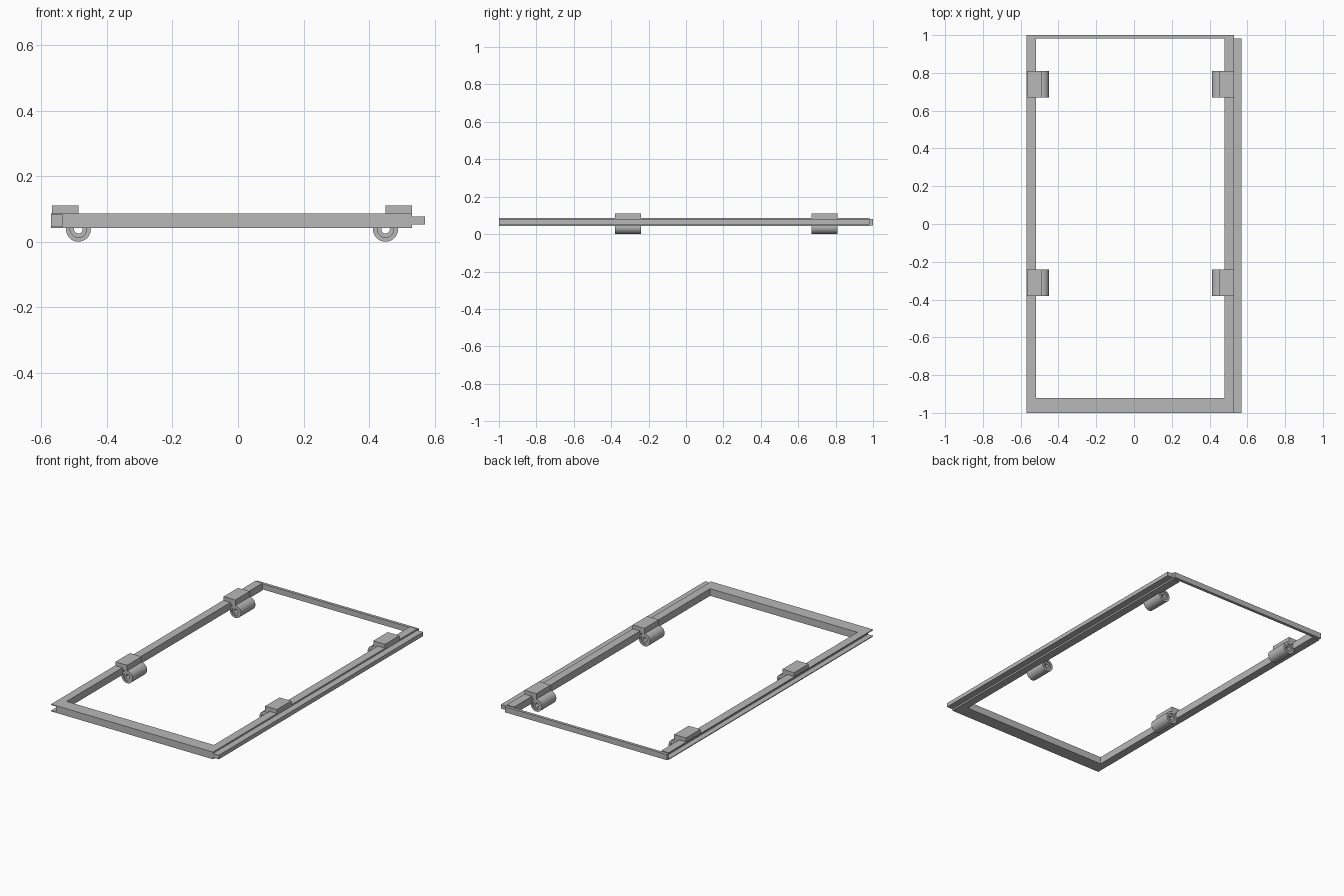
import bpy, bmesh
from math import cos, sin, tau

cube = bpy.data.objects.get("Cube")
if cube:
    bpy.data.objects.remove(cube, do_unlink=True)

grey = bpy.data.materials.new("plain grey")
grey.use_nodes = True
grey.diffuse_color = (0.48, 0.48, 0.48, 1)
grey.node_tree.nodes["Principled BSDF"].inputs["Base Color"].default_value = grey.diffuse_color


def finish(name, bm):
    bmesh.ops.recalc_face_normals(bm, faces=bm.faces)
    mesh = bpy.data.meshes.new(name)
    bm.to_mesh(mesh)
    bm.free()
    mesh.materials.append(grey)
    obj = bpy.data.objects.new(name, mesh)
    bpy.context.collection.objects.link(obj)
    return obj


def extrude(name, profile, y0, y1):
    """Sweep an x-z outline along y."""
    bm = bmesh.new()
    face = bm.faces.new([bm.verts.new((x, y0, z)) for x, z in profile])
    new = bmesh.ops.extrude_face_region(bm, geom=[face])["geom"]
    verts = [v for v in new if isinstance(v, bmesh.types.BMVert)]
    bmesh.ops.translate(bm, verts=verts, vec=(0, y1 - y0, 0))
    return finish(name, bm)


def box(name, x0, x1, y0, y1, z0, z1):
    return extrude(name, [(x0, z0), (x1, z0), (x1, z1), (x0, z1)], y0, y1)


def tube(name, x, z, y0, y1, sides=40):
    """Pin barrel with a stepped, drilled end at both sides."""
    rim, step, hole, sink = 0.038, 0.025, 0.013, 0.006
    section = [(rim, y0), (rim, y1), (step, y1), (step, y1 - sink), (hole, y1 - sink),
               (hole, y0 + sink), (step, y0 + sink), (step, y0)]
    bm = bmesh.new()
    rings = [[bm.verts.new((x + r * cos(tau * i / sides), y, z + r * sin(tau * i / sides)))
              for i in range(sides)] for r, y in section]
    for k, ring in enumerate(rings):
        nxt = rings[(k + 1) % len(rings)]
        for i in range(sides):
            j = (i + 1) % sides
            bm.faces.new((ring[i], ring[j], nxt[j], nxt[i]))
    obj = finish(name, bm)
    bpy.ops.object.select_all(action='DESELECT')
    obj.select_set(True)
    bpy.context.view_layer.objects.active = obj
    bpy.ops.object.shade_smooth_by_angle()


LOW, HIGH, BACK = 0.042, 0.086, 0.982

# Frame: grooved rail, tongued rail, wide front rail and thin back bar
extrude("grooved_rail", [(-0.57, LOW), (-0.52, LOW), (-0.52, HIGH), (-0.57, HIGH),
                         (-0.57, 0.081), (-0.536, 0.081), (-0.536, 0.047), (-0.57, 0.047)],
        -1, BACK)
extrude("tongued_rail", [(0.48, LOW), (0.53, LOW), (0.53, 0.052), (0.57, 0.052),
                         (0.57, 0.077), (0.53, 0.077), (0.53, HIGH), (0.48, HIGH)],
        -1, BACK)
box("front_rail", -0.52, 0.48, -1, -0.92, LOW, HIGH)
box("back_bar", -0.57, 0.53, BACK, 1, 0.047, 0.081)

# Clips: cap over the rail, neck down its inner side, barrel below
for side, outer, inner, edge in (("right", -0.567, -0.487, -0.52),
                                 ("left", 0.53, 0.45, 0.48)):
    for place, y in (("front", -0.31), ("back", 0.74)):
        tag = f"{place}_{side}"
        y0, y1 = y - 0.07, y + 0.07
        box("clip_cap_" + tag, min(outer, inner), max(outer, inner), y0, y1, HIGH, 0.11)
        box("clip_neck_" + tag, min(inner, edge), max(inner, edge), y0, y1, 0.072, HIGH)
        tube("clip_barrel_" + tag, inner, 0.038, y0, y1)
